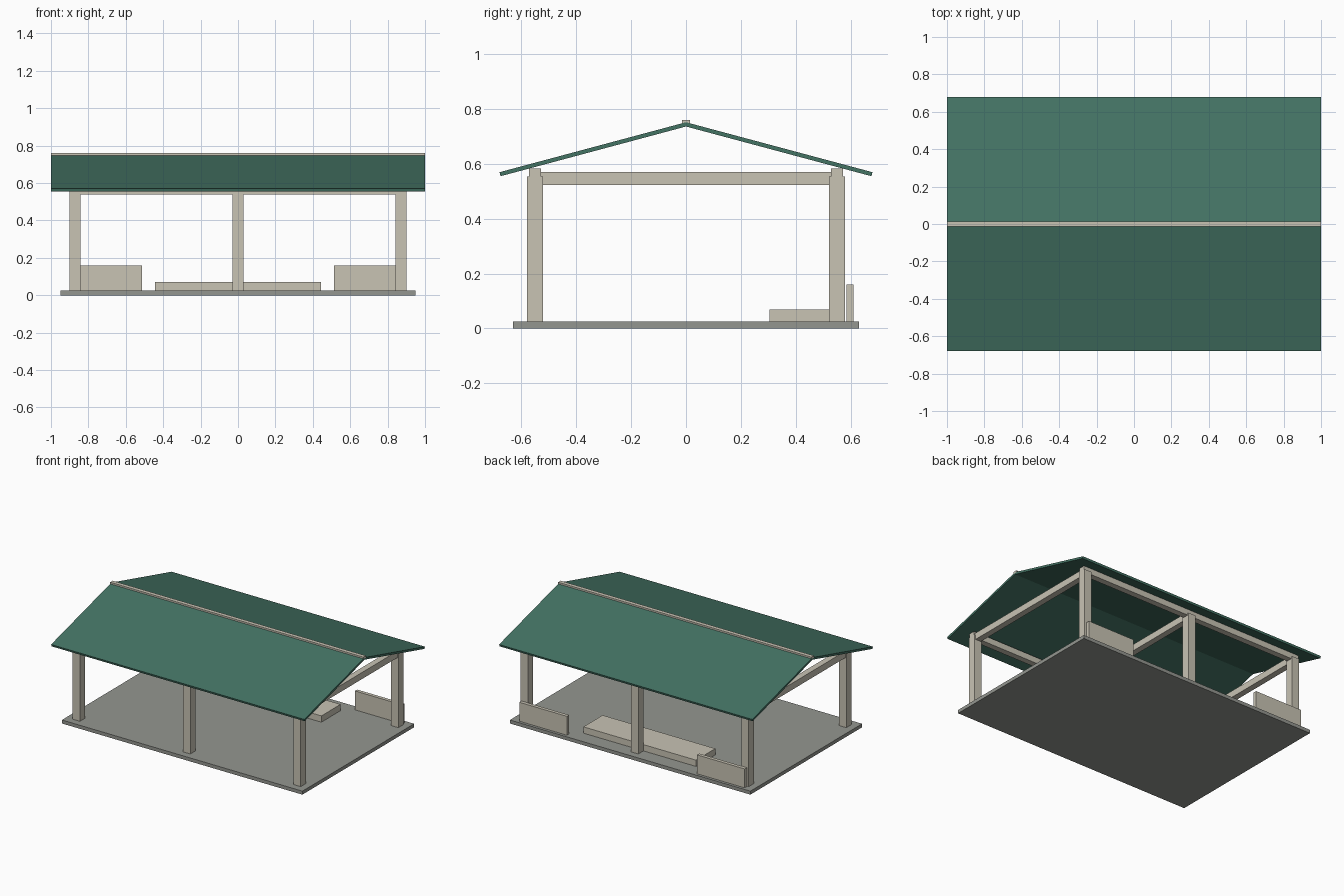
import bpy
import bmesh
import math

if "Cube" in bpy.data.objects:
    bpy.data.objects.remove(bpy.data.objects["Cube"])


def material(name, rgb):
    """Flat colour given as sRGB 0-255, stored as linear."""
    m = bpy.data.materials.new(name)
    m.diffuse_color = [((c / 255 + 0.055) / 1.055) ** 2.4 for c in rgb] + [1]
    m.use_nodes = True
    m.node_tree.nodes["Principled BSDF"].inputs["Base Color"].default_value = m.diffuse_color
    return m


timber = material("pale timber", (200, 195, 180))
concrete = material("grey concrete", (148, 150, 144))
green = material("green roofing", (68, 115, 100))


def finish(name, bm, mat):
    bmesh.ops.recalc_face_normals(bm, faces=bm.faces)
    mesh = bpy.data.meshes.new(name)
    bm.to_mesh(mesh)
    bm.free()
    mesh.materials.append(mat)
    obj = bpy.data.objects.new(name, mesh)
    bpy.context.collection.objects.link(obj)
    return obj


def box(name, x, y, z, mat):
    """Box from (min, max) ranges on each axis."""
    bm = bmesh.new()
    bmesh.ops.create_cube(bm, size=1)
    for v in bm.verts:
        v.co = [r[0] if c < 0 else r[1] for c, r in zip(v.co, (x, y, z))]
    return finish(name, bm, mat)


def around(centre, width):
    return (centre - width / 2, centre + width / 2)


# Floor slab
FLOOR = 0.025
box("floor_slab", (-0.95, 0.95), (-0.63, 0.63), (0, FLOOR), concrete)

# Posts, eave beams and cross beams
POST_X, POST_Y = 0.872, 0.551
for side, y in (("front", -POST_Y), ("back", POST_Y)):
    for place, x in (("left", -POST_X), ("middle", 0), ("right", POST_X)):
        box(f"{side}_{place}_post", around(x, 0.058), around(y, 0.058),
            (FLOOR, 0.555), timber)
    box(f"{side}_eave_beam", (-0.9, 0.9), around(y, 0.044), (0.54, 0.584), timber)
for place, x in (("left", -POST_X), ("middle", 0), ("right", POST_X)):
    box(f"{place}_cross_beam", around(x, 0.044), (-POST_Y, POST_Y),
        (0.523, 0.57), timber)

# Low platform and the two back screens
box("platform", (-0.445, 0.445), (0.305, 0.522), (FLOOR, 0.07), timber)
for place, s in (("left", -1), ("right", 1)):
    box(f"{place}_back_screen", around(0.702 * s, 0.376), (0.585, 0.61),
        (FLOOR, 0.16), timber)

# Pitched roof: sloping slabs extruded from a cross-section
pitch, thick = math.radians(15), 0.015
ridge, eave = 0.752, 0.68
drop = thick / math.cos(pitch)
eave_z = ridge - eave * math.tan(pitch)
for side, s in (("front", -1), ("back", 1)):
    section = [(0, ridge), (s * eave, eave_z),
               (s * (eave - thick * math.sin(pitch)), eave_z - thick * math.cos(pitch)),
               (0, ridge - drop)]
    bm = bmesh.new()
    face = bm.faces.new([bm.verts.new((-1, y, z)) for y, z in section])
    ext = bmesh.ops.extrude_face_region(bm, geom=[face])
    bmesh.ops.translate(bm, vec=(2, 0, 0),
                        verts=[g for g in ext["geom"] if isinstance(g, bmesh.types.BMVert)])
    finish(f"{side}_roof_panel", bm, green)

# Ridge cap
box("ridge_cap", (-1, 1), (-0.014, 0.014), (0.745, 0.76), timber)
